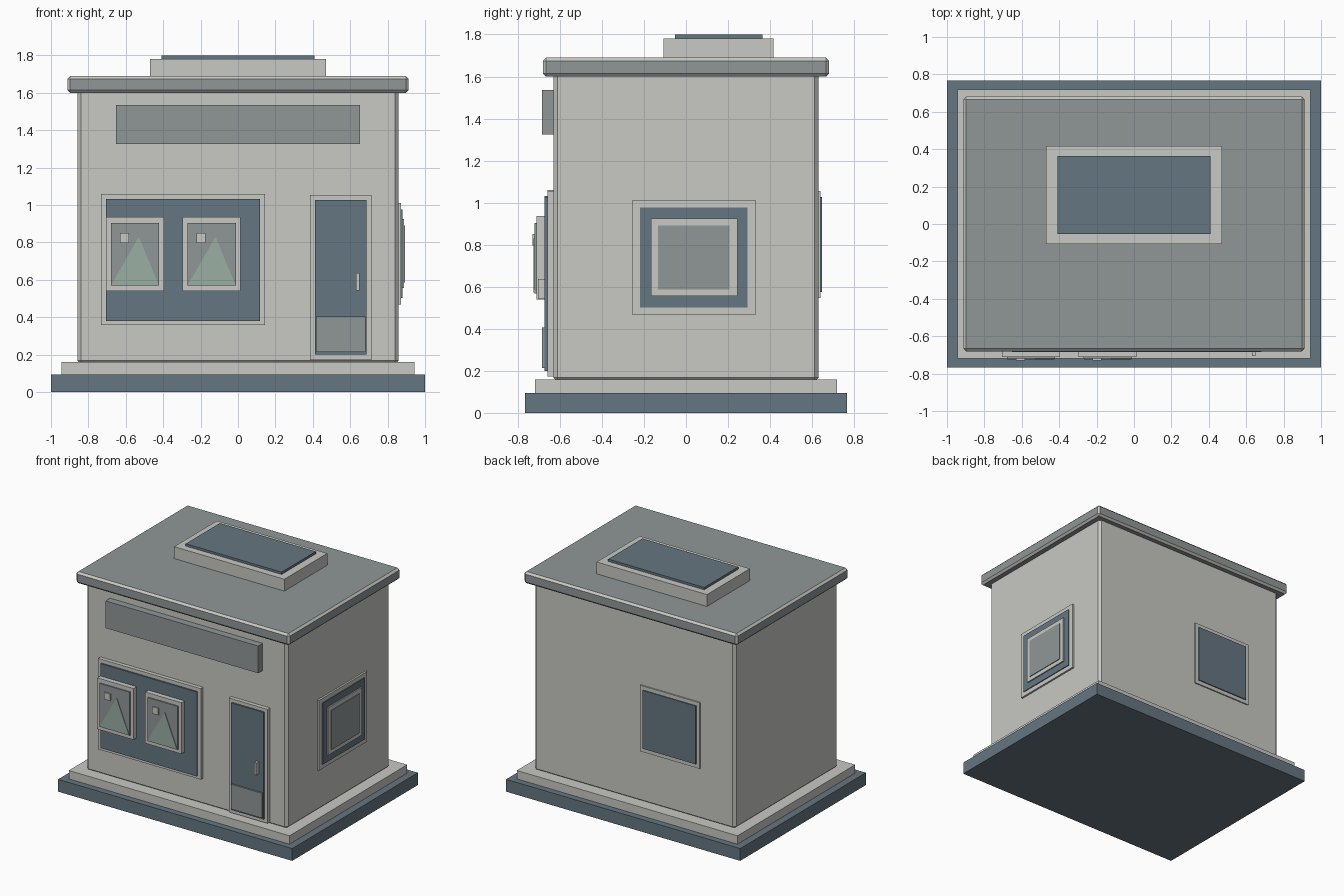
import bpy
import bmesh

if "Cube" in bpy.data.objects:
    bpy.data.objects.remove(bpy.data.objects["Cube"])


def material(name, r, g, b):
    m = bpy.data.materials.new(name)
    m.use_nodes = True
    colour = (r, g, b, 1)
    m.diffuse_color = colour
    m.node_tree.nodes["Principled BSDF"].inputs["Base Color"].default_value = colour
    return m


LIGHT = material("warm light grey", 0.58, 0.58, 0.55)
GREY = material("mid grey", 0.28, 0.31, 0.31)
BLUE = material("slate blue", 0.13, 0.18, 0.22)
GREEN = material("pale green", 0.32, 0.43, 0.37)


def finish(name, bm, mat):
    bmesh.ops.recalc_face_normals(bm, faces=bm.faces)
    mesh = bpy.data.meshes.new(name)
    bm.to_mesh(mesh)
    bm.free()
    mesh.materials.append(mat)
    obj = bpy.data.objects.new(name, mesh)
    bpy.context.collection.objects.link(obj)
    return obj


def box(name, xs, ys, zs, mat):
    """Box between the low and high limits on each axis."""
    bm = bmesh.new()
    bmesh.ops.create_cube(bm, size=1)
    for v in bm.verts:
        for i, (low, high) in enumerate((xs, ys, zs)):
            v.co[i] = high if v.co[i] > 0 else low
    return finish(name, bm, mat)


def chamfer(obj, width, mat_index=-1):
    mod = obj.modifiers.new("chamfer", "BEVEL")
    mod.width = width
    mod.segments = 1
    mod.material = mat_index


def triangle_plate(name, xz, y_front, y_back, mat):
    bm = bmesh.new()
    face = bm.faces.new([bm.verts.new((x, y_front, z)) for x, z in xz])
    ext = bmesh.ops.extrude_face_region(bm, geom=[face])
    for v in ext["geom"]:
        if isinstance(v, bmesh.types.BMVert):
            v.co.y = y_back
    return finish(name, bm, mat)


# Base, walls and roof
box("base", (-1, 1), (-.767, .767), (0, .095), BLUE)
box("base_step", (-.943, .943), (-.718, .718), (.095, .16), LIGHT)
walls = box("walls", (-.858, .858), (-.63, .63), (.15, 1.62), LIGHT)
chamfer(walls, .018)
roof = box("roof", (-.912, .912), (-.681, .681), (1.6, 1.69), GREY)
roof.data.materials.append(LIGHT)
chamfer(roof, .015, 1)

# Skylight
box("skylight_curb", (-.471, .471), (-.107, .417), (1.685, 1.782), LIGHT)
box("skylight_glass", (-.41, .41), (-.053, .364), (1.775, 1.8), BLUE)

# Blank sign board
box("sign_board", (-.652, .652), (-.685, -.62), (1.325, 1.535), GREY)

# Display window with two framed posters
box("display_frame", (-.733, .144), (-.66, -.62), (.358, 1.06), LIGHT)
box("display_glass", (-.706, .118), (-.672, -.65), (.38, 1.032), BLUE)
for side, dx in (("right", 0), ("left", .41)):
    def span(a, b):
        return (a + dx, b + dx)
    box(f"poster_frame_{side}", span(-.706, -.396), (-.71, -.665), (.54, .936), LIGHT)
    box(f"poster_panel_{side}", span(-.68, -.422), (-.72, -.70), (.569, .904), GREY)
    box(f"poster_square_{side}", span(-.632, -.583), (-.73, -.715), (.797, .85), LIGHT)
    triangle_plate(f"poster_hill_{side}",
                   [(-.678 + dx, .572), (-.424 + dx, .572), (-.53 + dx, .83)],
                   -.725, -.718, GREEN)

# Door
box("door_frame", (.385, .715), (-.66, -.62), (.172, 1.053), LIGHT)
box("door_panel", (.412, .688), (-.672, -.65), (.2, 1.027), BLUE)
box("door_kick_plate", (.417, .683), (-.684, -.66), (.214, .405), GREY)
box("door_handle", (.631, .649), (-.705, -.665), (.542, .637), LIGHT)

# Side window with an inner framed panel
for name, reach, ys, zs, mat in (
        ("side_window_frame", .872, (-.257, .332), (.468, 1.01), LIGHT),
        ("side_window_glass", .879, (-.22, .293), (.502, .977), BLUE),
        ("side_inner_frame", .888, (-.167, .246), (.555, .924), LIGHT),
        ("side_inner_panel", .894, (-.133, .208), (.587, .891), GREY)):
    box(name, (.84, reach), ys, zs, mat)

# Back window
box("back_window_frame", (-.565, -.055), (.62, .64), (.546, 1.056), LIGHT)
box("back_window_glass", (-.537, -.083), (.62, .648), (.576, 1.026), BLUE)
